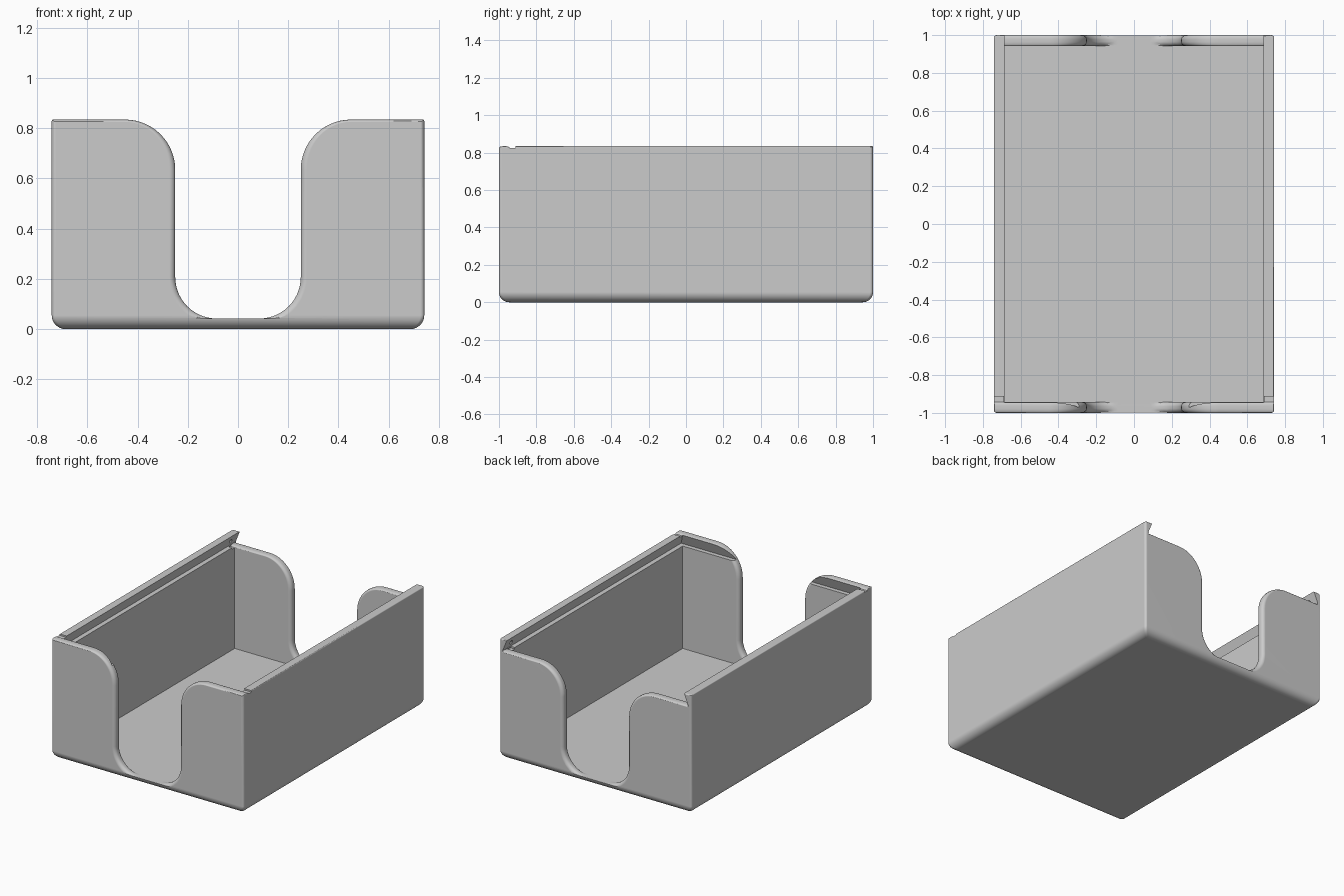
import bpy, bmesh, math

cube = bpy.data.objects.get("Cube")
if cube:
    bpy.data.objects.remove(cube, do_unlink=True)

W, L, H = 0.742, 1.0, 0.835       # half width, half length, height
IN_X, IN_Y, FLOOR = 0.685, 0.942, 0.04
LEDGE = 0.755                     # height of the lid track
SILL = 0.042                      # lowest point of the finger cut-outs

grey = bpy.data.materials.new("plain grey")
grey.use_nodes = True
COLOUR = (0.6, 0.6, 0.6, 1)
grey.diffuse_color = COLOUR
grey.node_tree.nodes["Principled BSDF"].inputs["Base Color"].default_value = COLOUR


def loft(name, rings):
    """Closed solid through matching rings of points."""
    bm = bmesh.new()
    loops = [[bm.verts.new(p) for p in ring] for ring in rings]
    for a, b in zip(loops, loops[1:]):
        for i in range(len(a)):
            j = (i + 1) % len(a)
            bm.faces.new((a[i], a[j], b[j], b[i]))
    bm.faces.new(loops[0])
    bm.faces.new(loops[-1])
    bmesh.ops.triangulate(bm, faces=[f for f in bm.faces if len(f.verts) == 4])
    bmesh.ops.recalc_face_normals(bm, faces=bm.faces)
    mesh = bpy.data.meshes.new(name)
    bm.to_mesh(mesh)
    bm.free()
    mesh.materials.append(grey)
    obj = bpy.data.objects.new(name, mesh)
    bpy.context.collection.objects.link(obj)
    return obj


def arc(cx, cz, rx, rz, start, end, n):
    angles = [math.radians(start + (end - start) * i / n) for i in range(n + 1)]
    return [(cx + rx * math.cos(a), cz + rz * math.sin(a)) for a in angles]


def rounded_rect(inset, z, r=0.016):
    pts = []
    for sx, sy, start in ((1, 1, 0), (-1, 1, 90), (-1, -1, 180), (1, -1, 270)):
        cx, cy = sx * (W - inset - r), sy * (L - inset - r)
        pts += arc(cx, cy, r, r, start, start + 90, 4)
    return [(x, y, z) for x, y in pts]


def rect(x, y0, y1, z):
    return [(-x, y0, z), (x, y0, z), (x, y1, z), (-x, y1, z)]


# Outer body: big round along the bottom, tiny round along the top
R, T = 0.055, 0.007
rings = [rounded_rect(R + x, R + z) for x, z in arc(0, 0, -R, R, -90, 0, 8)]
rings += [rounded_rect(T - x, H - T + z) for x, z in arc(0, 0, T, T, 0, 90, 3)]
tray = loft("card_tray", rings)


# Finger cut-outs, widened by d towards both wall faces to round the edges
def cutout_ring(y, d, top, ends):
    half = arc(0.085, SILL + 0.165, 0.165 + d, 0.165 + d, -90, 0, 14)
    half += arc(0.45, top - 0.2, 0.2 - d, 0.2 - 0.4 * d, 180, 90, 14)
    half = [(x, max(z, SILL)) for x, z in half]
    half += [(ends[0], half[-1][1]), (ends[1], 0.95)]
    return [(x, y, z) for x, z in half] + [(-x, y, z) for x, z in reversed(half)]


def cutout(name, side, top, ends):
    r = 0.024
    fillet = [(r * (1 - math.cos(a)), r * (1 - math.sin(a)))
              for a in (math.radians(90 * i / 6) for i in range(7))]
    steps = [(L + 0.03, r)] + [(L - t, d) for t, d in fillet]
    steps += [(IN_Y + t, d) for t, d in reversed(fillet)] + [(IN_Y - 0.03, r)]
    return loft(name, [cutout_ring(side * y, d, top, ends) for y, d in steps])


TRACK = 0.718                     # half width of the track at its ledge
slope = (IN_X - TRACK) / (H - LEDGE)
track_top = TRACK + slope * (0.95 - LEDGE)
cutters = [
    loft("cavity_cutter", [rect(IN_X, -IN_Y, IN_Y, z) for z in (FLOOR, 0.95)]),
    loft("lid_track_cutter", [
        rect(TRACK, -IN_Y - 0.03, 1.1, LEDGE),
        rect(IN_X, -IN_Y, 1.1, H + 0.001),
        rect(IN_X, -IN_Y, 1.1, 0.95)]),
    cutout("front_cutter", -1, H - 0.0005, (0.78, 0.78)),
    cutout("back_cutter", 1, LEDGE - 0.001, (TRACK - 0.001, track_top - 0.001)),
]

# Lid catch dimples near the open end of the track
for s in (1, -1):
    dimple = [[(s * 0.705 + x, 0.925 + r * math.cos(a), 0.79 + r * math.sin(a))
               for a in (2 * math.pi * i / 12 for i in range(12))]
              for x, r in ((-0.02, 0.014), (0.005, 0.014), (0.014, 0.006))]
    if s < 0:
        dimple = [[(-x, y, z) for x, y, z in ring] for ring in
                  [[(-s * 0.705 * 2 + x, y, z) for x, y, z in ring] for ring in dimple]]
    cutters.append(loft("dimple_cutter", dimple))

# Carve the tray and remove the cutters
for c in cutters:
    mod = tray.modifiers.new(c.name, "BOOLEAN")
    mod.operation, mod.solver, mod.object = "DIFFERENCE", "EXACT", c
bpy.ops.object.select_all(action="DESELECT")
bpy.context.view_layer.objects.active = tray
tray.select_set(True)
for c in cutters:
    bpy.ops.object.modifier_apply(modifier=tray.modifiers[0].name)
    bpy.data.objects.remove(c, do_unlink=True)

# Clean flats and smooth rounded edges
bpy.ops.object.shade_smooth_by_angle(angle=math.radians(32))
normals = tray.modifiers.new("weighted_normals", "WEIGHTED_NORMAL")
normals.keep_sharp = True
